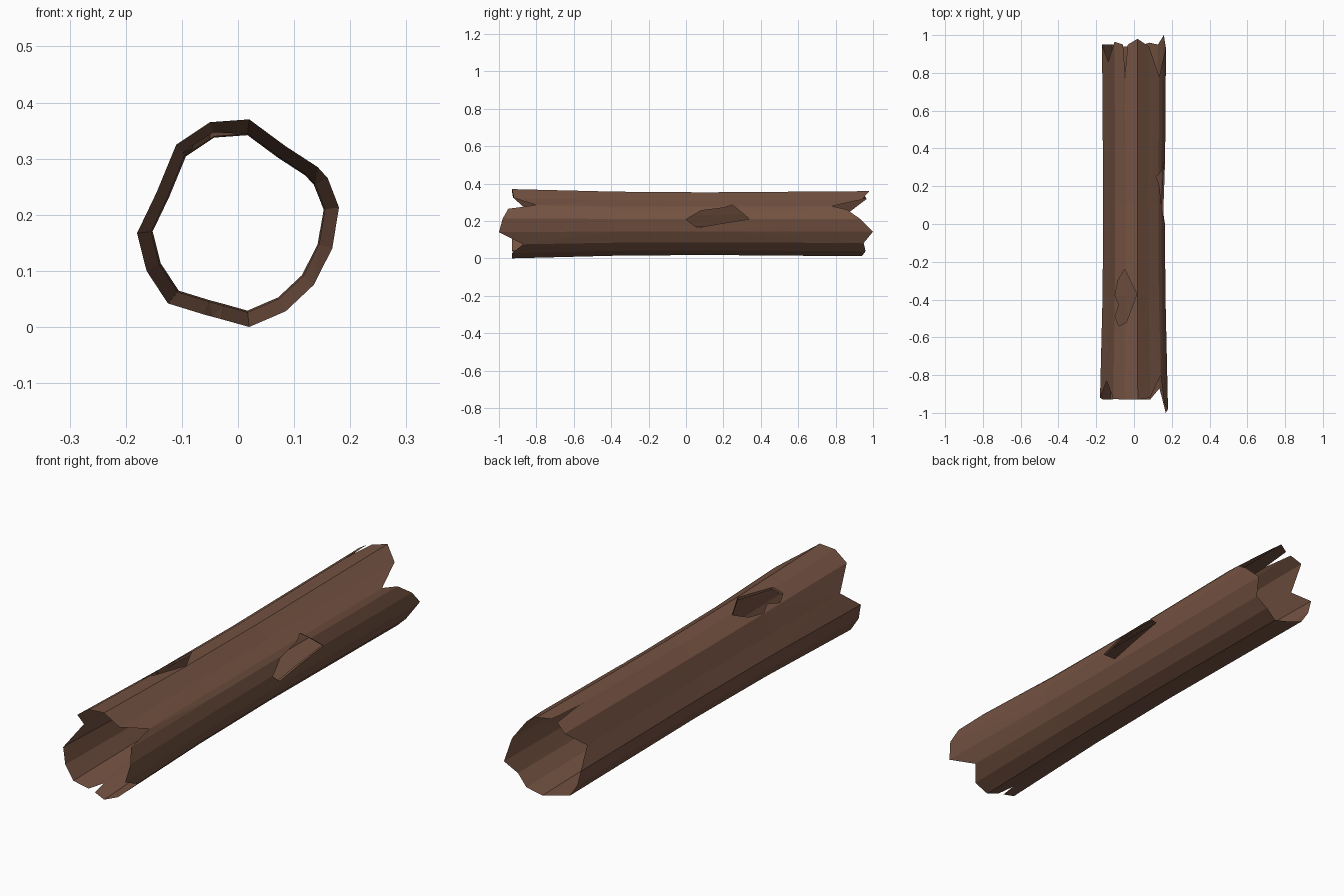
import bpy, bmesh
from mathutils import Vector

if "Cube" in bpy.data.objects:
    bpy.data.objects.remove(bpy.data.objects["Cube"])

bark = bpy.data.materials.new("bark brown")
bark.diffuse_color = (0.175, 0.085, 0.054, 1)
bark.use_nodes = True
bark.node_tree.nodes["Principled BSDF"].inputs["Base Color"].default_value = bark.diffuse_color

# Cross-section seen from the front: x, z, front end y, back end y (jagged tips)
profile = [
    (0.02, 0.37, -0.93, 0.98), (-0.035, 0.366, -0.93, 0.95),
    (-0.05, 0.365, -0.93, 0.80), (-0.062, 0.357, -0.93, 0.95),
    (-0.11, 0.325, -0.925, 0.965), (-0.145, 0.24, -0.83, 0.86),
    (-0.18, 0.167, -0.92, 0.95), (-0.163, 0.10, -0.93, 0.95),
    (-0.125, 0.042, -0.93, 0.95), (-0.06, 0.022, -0.92, 0.94),
    (-0.045, 0.018, -0.84, 0.94), (-0.03, 0.014, -0.92, 0.94),
    (0.02, 0.0, -0.93, 0.94), (0.085, 0.028, -0.93, 0.96),
    (0.135, 0.075, -0.87, 0.95), (0.168, 0.14, -1.0, 1.0),
    (0.18, 0.213, -0.98, 0.93), (0.16, 0.265, -0.95, 0.86),
    (0.142, 0.285, -0.80, 0.78), (0.085, 0.322, -0.92, 0.94),
]
CZ = 0.188


def mesh_object(name, bm):
    bmesh.ops.recalc_face_normals(bm, faces=bm.faces)
    me = bpy.data.meshes.new(name)
    bm.to_mesh(me)
    bm.free()
    ob = bpy.data.objects.new(name, me)
    bpy.context.collection.objects.link(ob)
    return ob


# Hollow log: outer wall and inner wall meeting in sharp broken ends
bm = bmesh.new()


def ring(scale, y=None, end=0):
    return [bm.verts.new((p[0] * scale, p[end] if y is None else y,
                          CZ + (p[1] - CZ) * scale)) for p in profile]


rings = [ring(1.0, end=2), ring(0.925, -0.38), ring(0.905, 0.1),
         ring(0.94, end=3), ring(0.845, 0.1), ring(0.86, -0.38)]
n = len(profile)
for a, b in zip(rings, rings[1:] + rings[:1]):
    for i in range(n):
        j = (i + 1) % n
        bm.faces.new((a[i], a[j], b[j], b[i]))
bmesh.ops.triangulate(bm, faces=bm.faces)
log = mesh_object("hollow_log", bm)
log.data.materials.append(bark)


def cut_hole(points, direction):
    """Cut a ragged hole by extruding an outline through one wall."""
    b = bmesh.new()
    face = b.faces.new([b.verts.new(p) for p in points])
    out = bmesh.ops.extrude_face_region(b, geom=[face])["geom"]
    bmesh.ops.translate(b, vec=Vector(direction),
                        verts=[v for v in out if isinstance(v, bmesh.types.BMVert)])
    cutter = mesh_object("hole_cutter", b)
    cutter.data.materials.append(bark)
    cutter.hide_render = True
    mod = log.modifiers.new("hole", "BOOLEAN")
    mod.operation, mod.solver, mod.object = "DIFFERENCE", "EXACT", cutter
    bpy.context.view_layer.objects.active = log
    bpy.ops.object.modifier_apply(modifier=mod.name)
    bpy.data.objects.remove(cutter)


# Hole in the right wall
cut_hole([(0.06, y, z) for y, z in [
    (0.0, 0.208), (0.06, 0.163), (0.18, 0.185), (0.34, 0.21),
    (0.25, 0.285), (0.2, 0.27), (0.08, 0.255)]], (0.3, 0, 0))
# Hole in the top
cut_hole([(x, y, 0.22) for x, y in [
    (-0.05, -0.24), (0.015, -0.37), (-0.04, -0.52), (-0.08, -0.54),
    (-0.1, -0.49), (-0.08, -0.43), (-0.1, -0.38), (-0.085, -0.3)]], (0, 0, 0.3))
